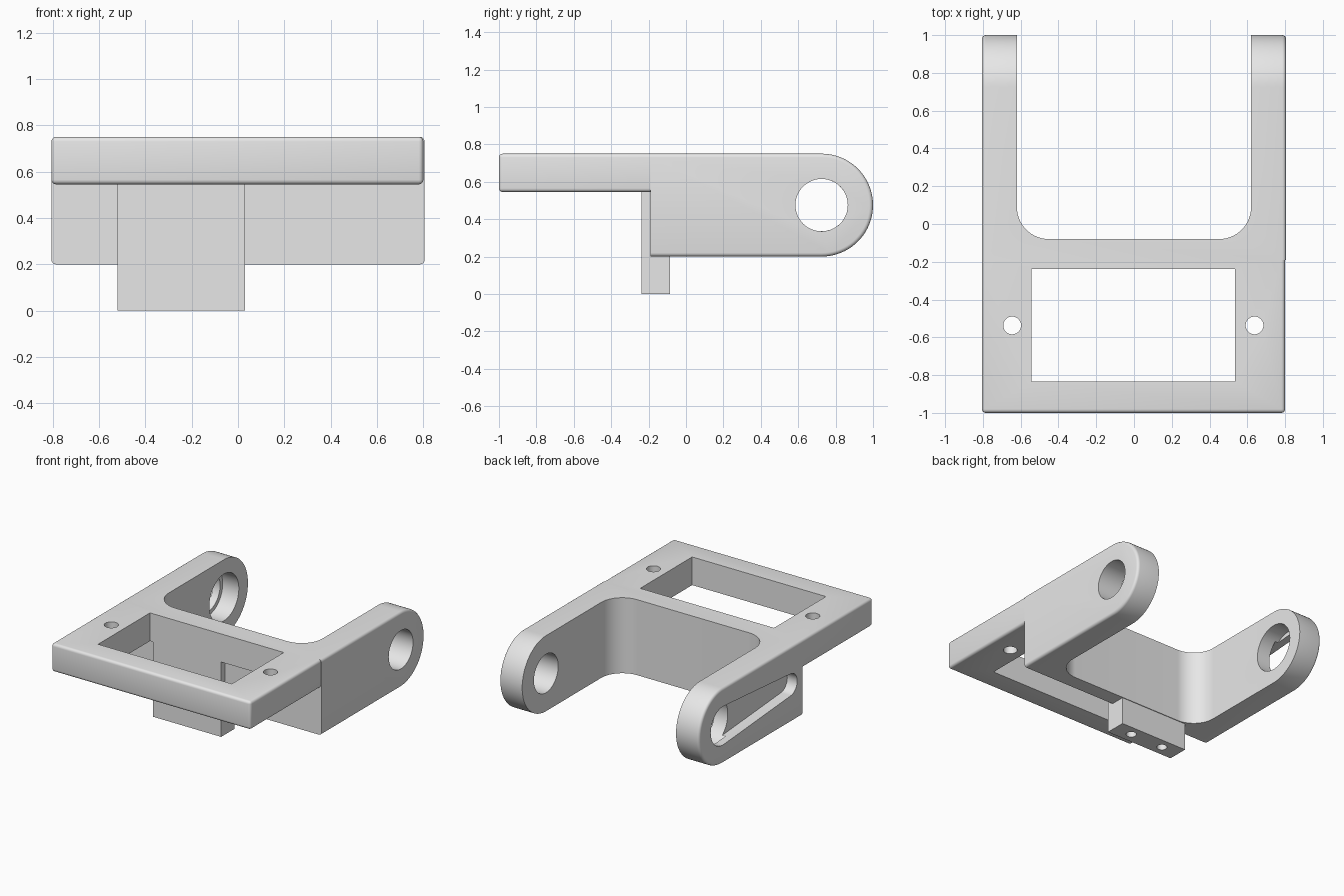
import bpy
import bmesh
from math import acos, cos, pi, sin

if "Cube" in bpy.data.objects:
    bpy.data.objects.remove(bpy.data.objects["Cube"], do_unlink=True)

grey = bpy.data.materials.new("light_grey")
grey.use_nodes = True
grey.diffuse_color = (0.8, 0.8, 0.8, 1)
grey.node_tree.nodes["Principled BSDF"].inputs["Base Color"].default_value = (0.8, 0.8, 0.8, 1)

HALF = 0.805                 # half width of the bracket
BACK = -0.19                 # where plate meets bracket
LOW, UNDER, TOP = 0.2, 0.545, 0.75
PIVOT = (0.725, 0.475)       # pivot centre in y, z


def arc(centre, radius, start, end, steps=24):
    angles = [start + (end - start) * i / steps for i in range(steps + 1)]
    return [(centre[0] + radius * cos(a), centre[1] + radius * sin(a)) for a in angles]


def circle(centre, radius):
    return arc(centre, radius, 0, 2 * pi, 48)[:-1]


def rect(x0, x1, y0, y1):
    return [(x0, y0), (x1, y0), (x1, y1), (x0, y1)]


def prism(name, outline, axis, lo, hi, round_edge=None):
    """Extrude an outline along x (outline in y, z) or z (outline in x, y)."""
    bm = bmesh.new()

    def place(p, d):
        return (d, p[0], p[1]) if axis == "x" else (p[0], p[1], d)

    face = bm.faces.new([bm.verts.new(place(p, lo)) for p in outline])
    grown = bmesh.ops.extrude_face_region(bm, geom=[face])["geom"]
    for v in grown:
        if isinstance(v, bmesh.types.BMVert):
            v.co["xyz".index(axis)] = hi
    bmesh.ops.recalc_face_normals(bm, faces=bm.faces)
    if round_edge:
        edges = [e for e in bm.edges if round_edge(*[v.co for v in e.verts])]
        bmesh.ops.bevel(bm, geom=edges, offset=0.02, segments=4, profile=0.5, affect="EDGES")
    mesh = bpy.data.meshes.new(name)
    bm.to_mesh(mesh)
    bm.free()
    mesh.materials.append(grey)
    obj = bpy.data.objects.new(name, mesh)
    bpy.context.collection.objects.link(obj)
    return obj


def select(obj):
    bpy.ops.object.select_all(action="DESELECT")
    obj.select_set(True)
    bpy.context.view_layer.objects.active = obj


def cut(obj, outline, axis, lo, hi):
    cutter = prism("cutter", outline, axis, lo, hi)
    cutter.hide_render = True
    select(obj)
    mod = obj.modifiers.new("cut", "BOOLEAN")
    mod.operation, mod.solver, mod.object = "DIFFERENCE", "EXACT", cutter
    bpy.ops.object.modifier_apply(modifier=mod.name)
    bpy.data.objects.remove(cutter, do_unlink=True)


def at_back(a, b):
    return abs(a.y - BACK) < 1e-4 and abs(b.y - BACK) < 1e-4


# Fork bracket: rounded side profile, softened on its outer rims
side = [(BACK, LOW)] + arc(PIVOT, 0.275, -pi / 2, pi / 2, 40) + [(BACK, TOP)]
fork = prism("fork_bracket", side, "x", -HALF, HALF,
             lambda a, b: abs(a.x - b.x) < 1e-4 and not at_back(a, b))

# Opening between the arms, with filleted inner corners
opening = [(0.62, 1.2), (-0.62, 1.2)]
opening += arc((-0.45, 0.09), 0.17, pi, 1.5 * pi) + arc((0.45, 0.09), 0.17, 1.5 * pi, 2 * pi)
cut(fork, opening, "z", 0, 1)

# Pivot holes, the right one wider on its inner side
cut(fork, circle(PIVOT, 0.14), "x", 0.5, 1)
cut(fork, circle(PIVOT, 0.17), "x", -0.75, -0.5)

# Tapered lever recess in the outside of the right arm
reach, big, small = 0.775, 0.14, 0.08
tangent = acos((big - small) / reach)
slot = arc(PIVOT, big, tangent - pi, pi - tangent)
slot += arc((PIVOT[0] - reach, PIVOT[1]), small, pi - tangent, pi + tangent)
cut(fork, slot, "x", -1, -0.725)

# Mounting plate with window and screw holes
plate = prism("mounting_plate", rect(-HALF, 0.8, -1, BACK), "z", UNDER, TOP,
              lambda a, b: not at_back(a, b))
cut(plate, rect(-0.543, 0.535, -0.835, -0.237), "z", 0, 1)
for x in (-0.645, 0.638):
    cut(plate, circle((x, -0.537), 0.047), "z", 0, 1)

# Tab hanging below the plate, with two screw holes from underneath
tab = prism("lower_tab", rect(-0.52, 0.03, -0.237, -0.085), "z", 0, UNDER)
for x in (-0.38, -0.11):
    cut(tab, circle((x, -0.16), 0.035), "z", -0.1, 0.3)

for obj in (fork, plate, tab):
    select(obj)
    bpy.ops.object.shade_smooth_by_angle(angle=pi / 6)
